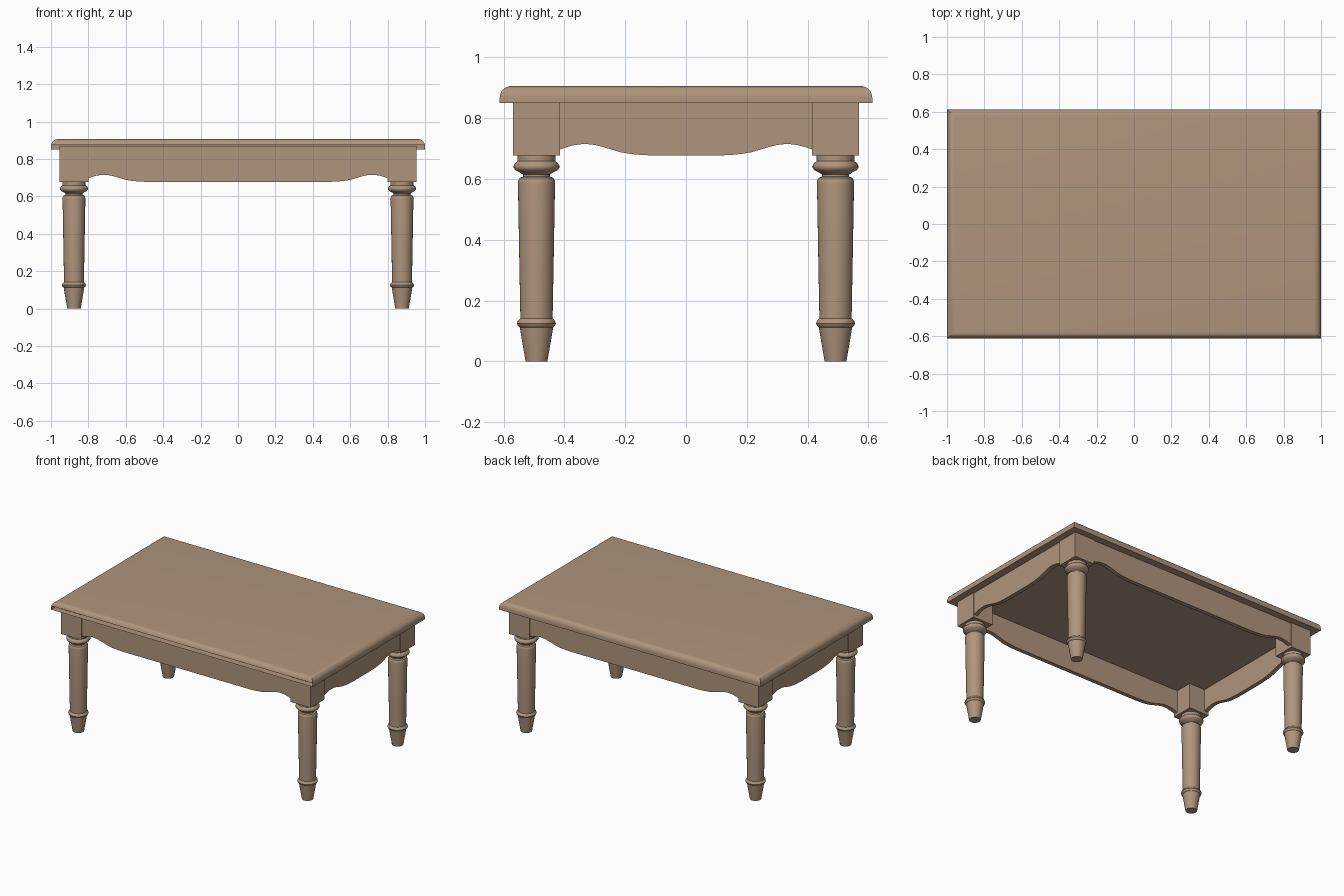
import bpy, bmesh, math
from mathutils import Matrix, Vector

if "Cube" in bpy.data.objects:
    bpy.data.objects.remove(bpy.data.objects["Cube"])

wood = bpy.data.materials.new("light brown wood")
wood.diffuse_color = (0.43, 0.30, 0.205, 1)
wood.use_nodes = True
wood.node_tree.nodes["Principled BSDF"].inputs["Base Color"].default_value = wood.diffuse_color


def make(name, bm, smooth=False):
    me = bpy.data.meshes.new(name)
    bm.to_mesh(me)
    bm.free()
    me.materials.append(wood)
    ob = bpy.data.objects.new(name, me)
    bpy.context.collection.objects.link(ob)
    if smooth:
        bpy.ops.object.select_all(action='DESELECT')
        ob.select_set(True)
        bpy.context.view_layer.objects.active = ob
        bpy.ops.object.shade_smooth_by_angle(angle=math.radians(35))
    return ob


def box(x0, x1, y0, y1, z0, z1):
    bm = bmesh.new()
    bmesh.ops.create_cube(bm, size=1)
    bmesh.ops.scale(bm, vec=(x1 - x0, y1 - y0, z1 - z0), verts=bm.verts)
    bmesh.ops.translate(bm, vec=((x0 + x1) / 2, (y0 + y1) / 2, (z0 + z1) / 2), verts=bm.verts)
    return bm


# Table top: rounded upper edges, with an open slot under the front lip
bm = box(-1, 1, -0.613, 0.613, 0.85, 0.906)
edges = [e for e in bm.edges if all(v.co.z > 0.9 for v in e.verts)]
bmesh.ops.bevel(bm, geom=edges, offset=0.038, offset_type='OFFSET', segments=8,
                profile=0.5, affect='EDGES')
bm.normal_update()
slot = [f for f in bm.faces if f.normal.y < -0.6 and f.calc_center_median().z < 0.876]
bmesh.ops.delete(bm, geom=slot, context='FACES')
make("table_top", bm, True)

# Turned leg profile: radius, height
PROFILE = [(0, 0), (0.036, 0), (0.055, 0.112), (0.061, 0.117), (0.064, 0.125),
           (0.061, 0.134), (0.053, 0.141), (0.056, 0.30), (0.061, 0.585), (0.060, 0.596),
           (0.055, 0.604), (0.045, 0.608), (0.045, 0.615), (0.054, 0.621),
           (0.070, 0.629), (0.075, 0.637), (0.075, 0.645), (0.070, 0.653),
           (0.062, 0.659), (0.062, 0.68)]
BX, BY, HALF = 0.877, 0.492, 0.077


def turned_leg(name, cx, cy):
    bm = bmesh.new()
    vs = [bm.verts.new((r, 0, z)) for r, z in PROFILE]
    es = [bm.edges.new(p) for p in zip(vs, vs[1:])]
    bmesh.ops.spin(bm, geom=vs + es, cent=(0, 0, 0), axis=(0, 0, 1),
                   angle=math.tau, steps=40, use_duplicate=False)
    bmesh.ops.remove_doubles(bm, verts=bm.verts, dist=1e-5)
    bmesh.ops.recalc_face_normals(bm, faces=bm.faces)
    if max(bm.faces, key=lambda f: f.calc_area()).normal.dot(
            Vector(max(bm.faces, key=lambda f: f.calc_area()).calc_center_median()).to_2d().to_3d()) < 0:
        bmesh.ops.reverse_faces(bm, faces=bm.faces)
    bmesh.ops.translate(bm, vec=(cx, cy, 0), verts=bm.verts)
    make(name, bm, True)


for sy, fb in ((-1, "front"), (1, "back")):
    for sx, lr in ((-1, "left"), (1, "right")):
        cx, cy = sx * BX, sy * BY
        turned_leg(f"{fb}_{lr}_leg", cx, cy)
        make(f"{fb}_{lr}_block",
             box(cx - HALF, cx + HALF, cy - HALF, cy + HALF, 0.677, 0.868))

# Apron scallop: distance from the block, height
SCALLOP = [(0, 0.697), (0.02, 0.704), (0.045, 0.711), (0.07, 0.7145), (0.09, 0.715),
           (0.115, 0.712), (0.14, 0.706), (0.17, 0.697), (0.20, 0.688), (0.23, 0.683),
           (0.27, 0.679), (0.32, 0.677)]


def apron(name, half_len, dist, angle):
    # Built along x facing -y, then turned about z
    left = [(-half_len + d, z) for d, z in SCALLOP]
    pts = left + [(-x, z) for x, z in reversed(left)]
    pts += [(half_len, 0.868), (-half_len, 0.868)]
    bm = bmesh.new()
    face = bm.faces.new([bm.verts.new((x, -dist, z)) for x, z in pts])
    ext = bmesh.ops.extrude_face_region(bm, geom=[face], use_keep_orig=True)
    new = [g for g in ext["geom"] if isinstance(g, bmesh.types.BMVert)]
    bmesh.ops.translate(bm, vec=(0, 0.028, 0), verts=new)
    bmesh.ops.recalc_face_normals(bm, faces=bm.faces)
    bm.transform(Matrix.Rotation(angle, 4, 'Z'))
    make(name, bm, True)


INSET = 0.006
apron("front_apron", BX - HALF, BY + HALF - INSET, 0)
apron("back_apron", BX - HALF, BY + HALF - INSET, math.pi)
apron("right_apron", BY - HALF, BX + HALF - INSET, math.pi / 2)
apron("left_apron", BY - HALF, BX + HALF - INSET, -math.pi / 2)
